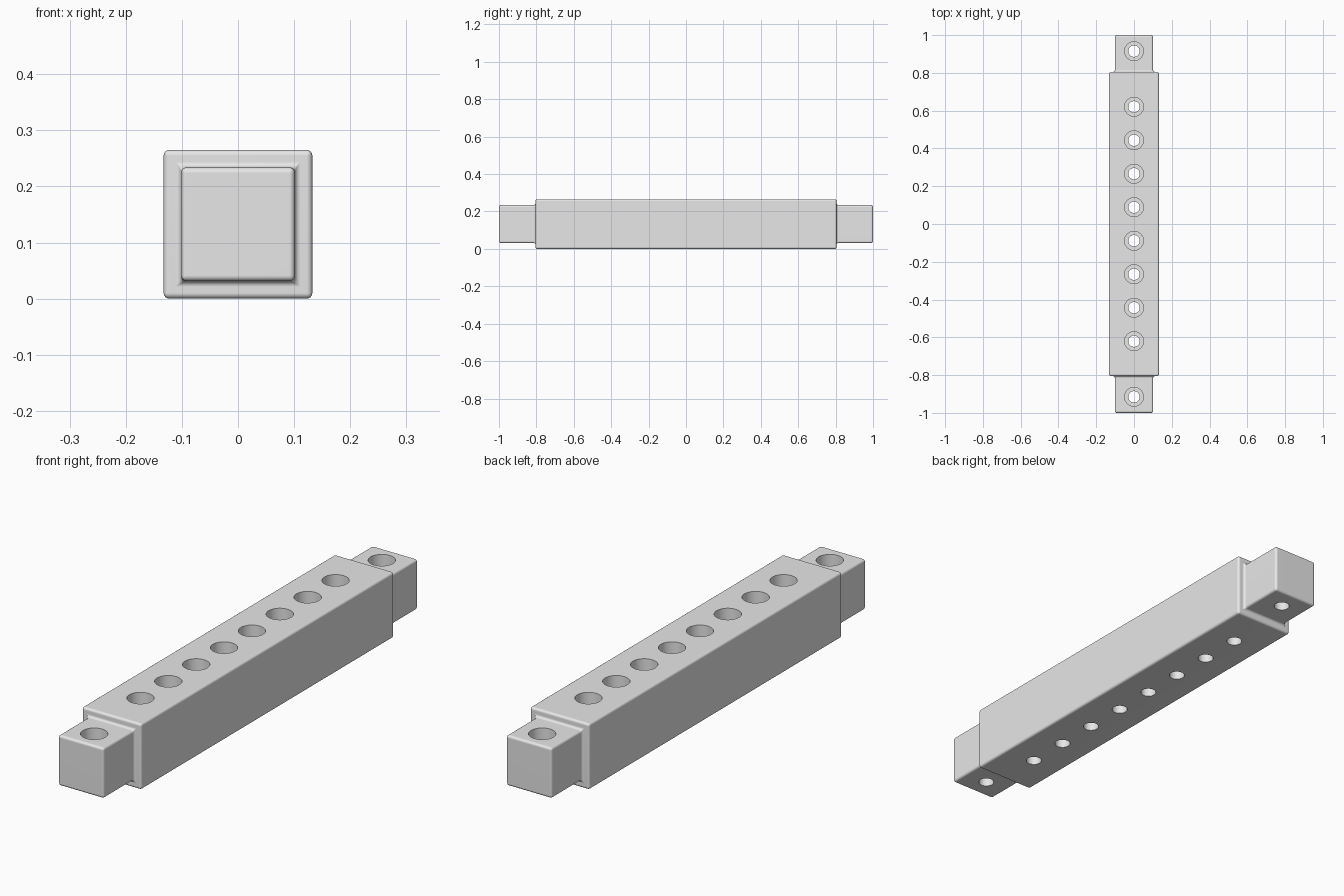
import bpy
import bmesh
import math
from mathutils import Matrix

cube = bpy.data.objects.get("Cube")
if cube:
    bpy.data.objects.remove(cube, do_unlink=True)

BODY_HALF, BODY_END = 0.1325, 0.805
TAB_HALF, TAB_END = 0.0885, 1.0
MID_Z = BODY_HALF
WIDE_R, NARROW_R = 0.05, 0.03
FLOOR_THICKNESS = 0.09

grey = bpy.data.materials.new("light grey")
grey.use_nodes = True
colour = (0.8, 0.8, 0.8, 1)
grey.diffuse_color = colour
grey.node_tree.nodes["Principled BSDF"].inputs["Base Color"].default_value = colour


def make_object(name, bm):
    bmesh.ops.recalc_face_normals(bm, faces=bm.faces)
    mesh = bpy.data.meshes.new(name)
    bm.to_mesh(mesh)
    bm.free()
    mesh.materials.append(grey)
    obj = bpy.data.objects.new(name, mesh)
    bpy.context.collection.objects.link(obj)
    return obj


def add_plug(bm, y, bottom, top, radius):
    """Vertical cylinder used to cut one bore."""
    place = Matrix.Translation((0, y, (bottom + top) / 2))
    bmesh.ops.create_cone(bm, cap_ends=True, segments=48, radius1=radius,
                          radius2=radius, depth=top - bottom, matrix=place)


# Square bar with a smaller square tab extruded from each end
bm = bmesh.new()
size = Matrix.Diagonal((2 * BODY_HALF, 2 * BODY_END, 2 * BODY_HALF, 1))
bmesh.ops.create_cube(bm, size=1, matrix=Matrix.Translation((0, 0, MID_Z)) @ size)
for face in [f for f in bm.faces if abs(f.normal.y) > 0.9]:
    side = 1 if face.normal.y > 0 else -1
    bmesh.ops.inset_region(bm, faces=[face], thickness=BODY_HALF - TAB_HALF)
    tip = bmesh.ops.extrude_face_region(bm, geom=[face])["geom"]
    bmesh.ops.delete(bm, geom=[face], context="FACES")
    for v in tip:
        if isinstance(v, bmesh.types.BMVert):
            v.co.y = side * TAB_END

# Rounded edges, including the fillet where tab meets bar
bmesh.ops.recalc_face_normals(bm, faces=bm.faces)
edges = [e for e in bm.edges if e.calc_face_angle(0) > 0.5]
bmesh.ops.bevel(bm, geom=edges, offset=0.01, segments=4, profile=0.5,
                affect="EDGES", clamp_overlap=True)
bar = make_object("drilled_bar", bm)

# Through holes and wider counterbores: eight in the bar, one in each tab
holes = [((i - 3.5) * 0.1773, 0, 2 * MID_Z) for i in range(8)]
holes += [(s * 0.915, MID_Z - TAB_HALF, MID_Z + TAB_HALF) for s in (-1, 1)]
narrow, wide = bmesh.new(), bmesh.new()
for y, bottom, top in holes:
    add_plug(narrow, y, bottom - 0.05, top + 0.05, NARROW_R)
    add_plug(wide, y, bottom + FLOOR_THICKNESS, top + 0.05, WIDE_R)

bpy.context.view_layer.objects.active = bar
for name, plugs in (("counterbore_cutter", wide), ("through_hole_cutter", narrow)):
    cutter = make_object(name, plugs)
    cutter.hide_render = True
    cut = bar.modifiers.new(name, "BOOLEAN")
    cut.operation = "DIFFERENCE"
    cut.solver = "EXACT"
    cut.object = cutter
    bpy.ops.object.modifier_apply(modifier=cut.name)
    bpy.data.objects.remove(cutter, do_unlink=True)

# Smooth bores and fillets, crisp flat faces
bpy.ops.object.select_all(action="DESELECT")
bar.select_set(True)
bpy.ops.object.shade_smooth_by_angle(angle=math.radians(35))
normals = bar.modifiers.new("flat_face_normals", "WEIGHTED_NORMAL")
normals.keep_sharp = True
